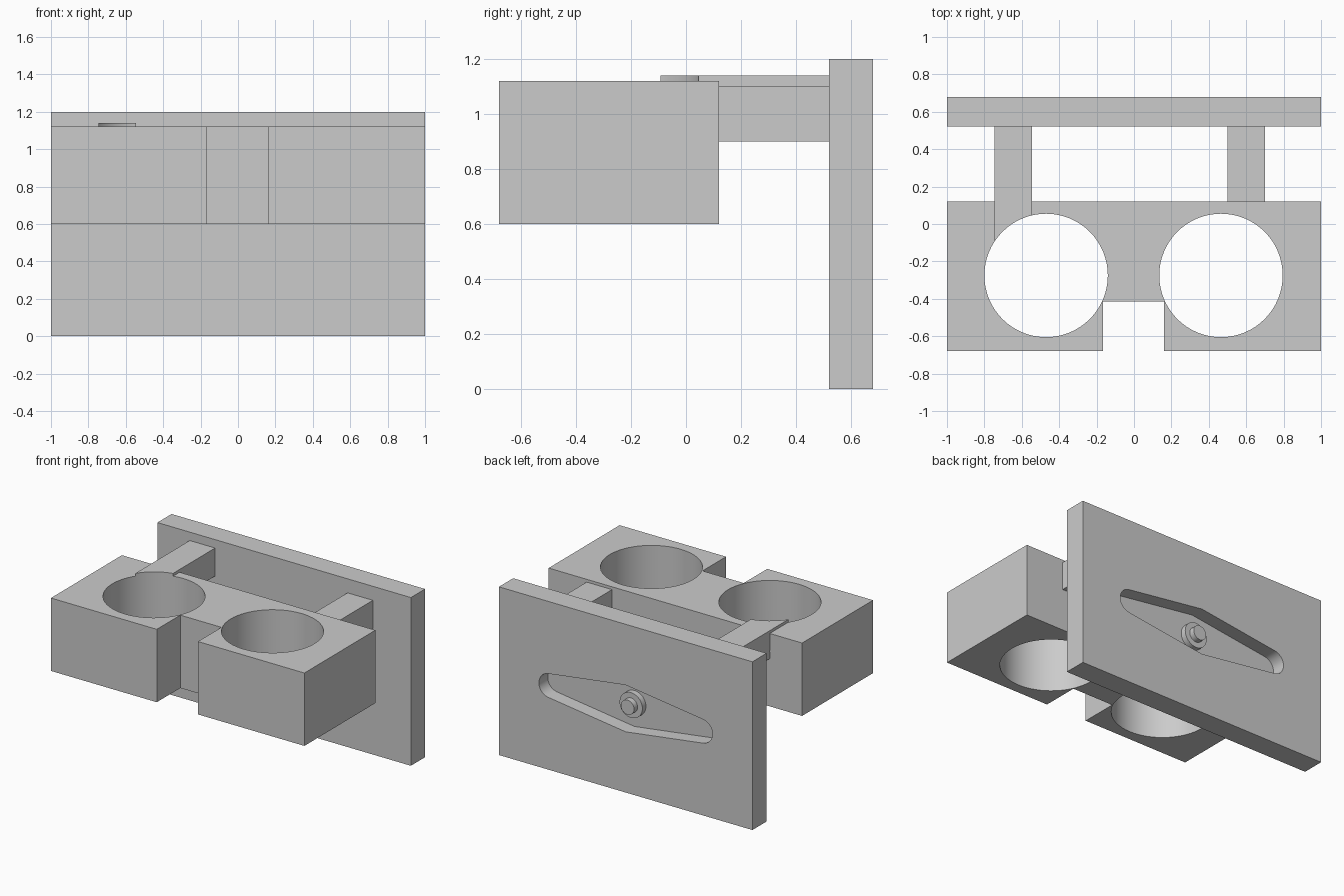
import bpy, bmesh, math
from mathutils import Matrix

cube = bpy.data.objects.get("Cube")
if cube:
    bpy.data.objects.remove(cube, do_unlink=True)

COLOUR = (0.6, 0.6, 0.6, 1)
grey = bpy.data.materials.new("light_grey")
grey.use_nodes = True
grey.diffuse_color = COLOUR
grey.node_tree.nodes["Principled BSDF"].inputs["Base Color"].default_value = COLOUR


def finish(name, bm):
    bmesh.ops.recalc_face_normals(bm, faces=bm.faces)
    mesh = bpy.data.meshes.new(name)
    bm.to_mesh(mesh)
    bm.free()
    mesh.materials.append(grey)
    obj = bpy.data.objects.new(name, mesh)
    bpy.context.collection.objects.link(obj)
    return obj


def prism(name, points, depth, matrix):
    """Extrude a flat outline by depth along its local z, then place it."""
    bm = bmesh.new()
    face = bm.faces.new([bm.verts.new((x, y, 0)) for x, y in points])
    side = bmesh.ops.extrude_face_region(bm, geom=[face])["geom"]
    moved = [v for v in side if isinstance(v, bmesh.types.BMVert)]
    bmesh.ops.translate(bm, verts=moved, vec=(0, 0, depth))
    bm.transform(matrix)
    return finish(name, bm)


def box(name, x0, x1, y0, y1, z0, z1):
    outline = [(x0, y0), (x1, y0), (x1, y1), (x0, y1)]
    return prism(name, outline, z1 - z0, Matrix.Translation((0, 0, z0)))


def arc(cx, cy, r, start, end, steps):
    angles = [math.radians(start + (end - start) * i / steps) for i in range(steps + 1)]
    return [(cx + r * math.cos(a), cy + r * math.sin(a)) for a in angles]


def circle(cx, cy, r, sides=64):
    return arc(cx, cy, r, 0, 360, sides)[:-1]


def activate(obj):
    bpy.ops.object.select_all(action='DESELECT')
    obj.select_set(True)
    bpy.context.view_layer.objects.active = obj


def smooth(obj):
    activate(obj)
    bpy.ops.object.shade_smooth_by_angle(angle=math.radians(30))


def cut(obj, cutter):
    activate(obj)
    mod = obj.modifiers.new("cut", 'BOOLEAN')
    mod.operation, mod.solver, mod.object = 'DIFFERENCE', 'EXACT', cutter
    bpy.ops.object.modifier_apply(modifier=mod.name)


# Holder block with a notch in its front
block_outline = [(-1, -0.68), (-0.165, -0.68), (-0.165, -0.415), (0.16, -0.415),
                 (0.16, -0.68), (1, -0.68), (1, 0.12), (-1, 0.12)]
block = prism("holder_block", block_outline, 0.52, Matrix.Translation((0, 0, 0.6)))

# Arms joining the block to the plate
box("left_arm", 0.5, 0.7, 0.1, 0.53, 0.9, 1.1)
right_arm = box("right_arm", -0.745, -0.545, -0.2, 0.53, 0.94, 1.14)

# Round cup holes, the right one also trimming its arm
for x, targets in ((-0.47, (block, right_arm)), (0.465, (block,))):
    cutter = prism("hole_cutter", circle(x, -0.275, 0.33), 1, Matrix.Translation((0, 0, 0.4)))
    for target in targets:
        cut(target, cutter)
    bpy.data.objects.remove(cutter, do_unlink=True)
smooth(block)
smooth(right_arm)

# Upright plate with a tapered recess in its back
plate = box("back_plate", -1, 1, 0.52, 0.68, 0, 1.2)
recess = ([(0, -0.167)] + arc(0.6, 0, 0.085, -82, 82, 20)
          + [(0, 0.167)] + arc(-0.6, 0, 0.085, 98, 262, 20))


def facing_back(y):
    return Matrix.Translation((0, y, 0.6)) @ Matrix.Rotation(-math.pi / 2, 4, 'X')


cutter = prism("recess_cutter", recess, 0.3, facing_back(0.58))
cut(plate, cutter)
bpy.data.objects.remove(cutter, do_unlink=True)
smooth(plate)

# Round hub and pin inside the recess
smooth(prism("hub", circle(0, 0, 0.09, 48), 0.05, facing_back(0.57)))
smooth(prism("pin", circle(0, 0, 0.052, 48), 0.09, facing_back(0.57)))
